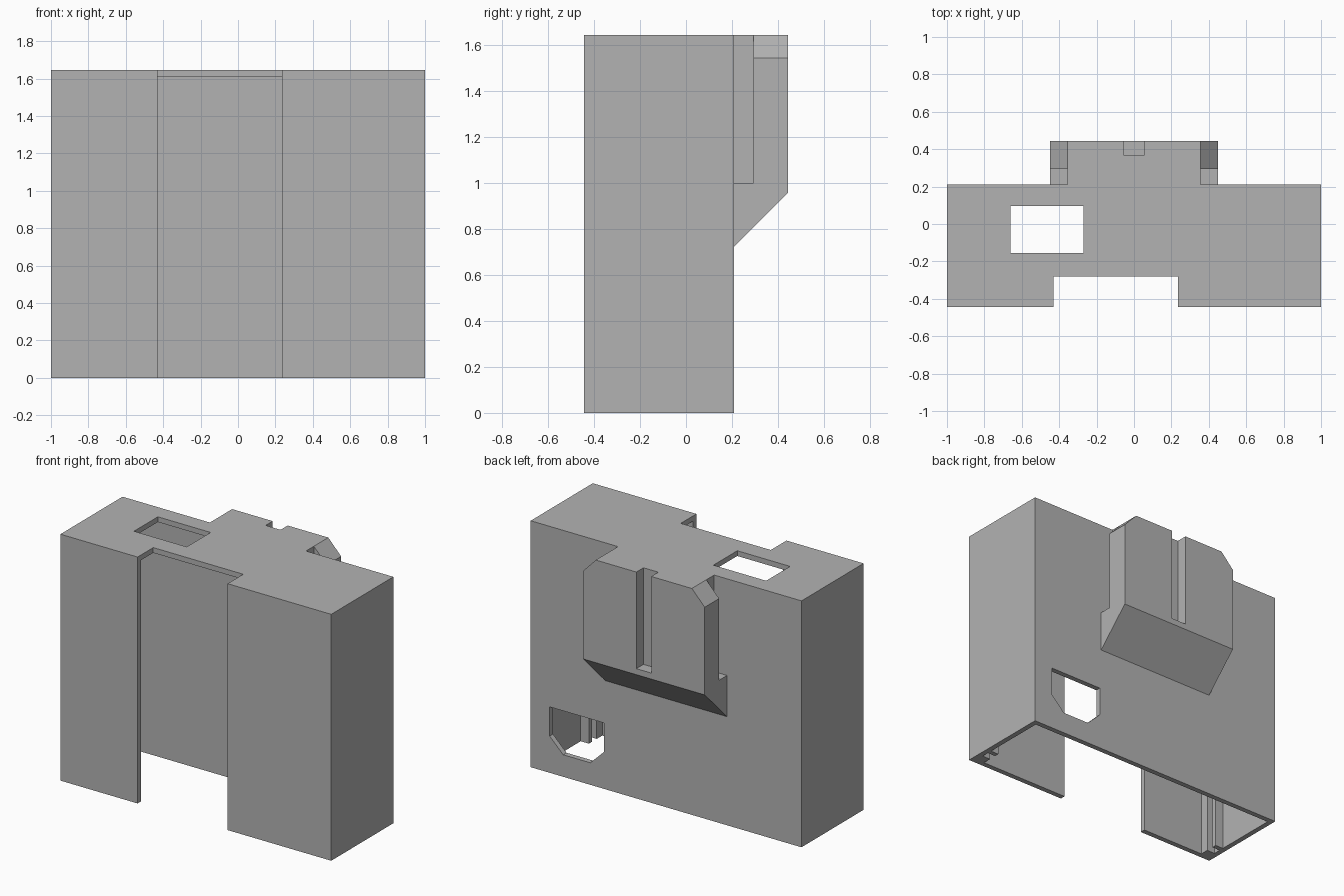
import bpy
import bmesh
from mathutils import Vector

if "Cube" in bpy.data.objects:
    bpy.data.objects.remove(bpy.data.objects["Cube"], do_unlink=True)

TOP, WALL = 1.645, 0.035
FRONT, BACK, MOUNT_BACK = -0.445, 0.21, 0.445
CEILING = TOP - WALL

grey = bpy.data.materials.new("plain grey")
grey.use_nodes = True
grey.diffuse_color = (0.45, 0.45, 0.45, 1)
grey.node_tree.nodes["Principled BSDF"].inputs["Base Color"].default_value = (0.45, 0.45, 0.45, 1)


def prism(name, profile, axis, start, end):
    """Extrude a 2D profile along x (profile is y, z) or y (profile is x, z)."""
    bm = bmesh.new()
    place = (lambda a, b: (start, a, b)) if axis == "x" else (lambda a, b: (a, start, b))
    face = bm.faces.new([bm.verts.new(place(a, b)) for a, b in profile])
    extruded = bmesh.ops.extrude_face_region(bm, geom=[face])["geom"]
    shift = Vector((end - start, 0, 0)) if axis == "x" else Vector((0, end - start, 0))
    bmesh.ops.translate(bm, vec=shift, verts=[v for v in extruded if isinstance(v, bmesh.types.BMVert)])
    bmesh.ops.recalc_face_normals(bm, faces=bm.faces)
    mesh = bpy.data.meshes.new(name)
    bm.to_mesh(mesh)
    bm.free()
    mesh.materials.append(grey)
    obj = bpy.data.objects.new(name, mesh)
    bpy.context.collection.objects.link(obj)
    return obj


def box(name, x, y, z):
    return prism(name, [(y[0], z[0]), (y[1], z[0]), (y[1], z[1]), (y[0], z[1])], "x", *x)


def combine(target, tool, operation="DIFFERENCE"):
    """Apply an exact boolean and discard the tool object."""
    tool.hide_render = True
    mod = target.modifiers.new("cut", "BOOLEAN")
    mod.operation, mod.solver, mod.object = operation, "EXACT", tool
    graph = bpy.context.evaluated_depsgraph_get()
    result = bpy.data.meshes.new_from_object(target.evaluated_get(graph))
    target.modifiers.clear()
    target.data = result
    bpy.data.objects.remove(tool, do_unlink=True)


# Rear mount with a sloped underside
mount = prism("rear_mount", [(BACK - 0.02, 0.705), (MOUNT_BACK, 0.96), (MOUNT_BACK, TOP),
                             (BACK - 0.02, TOP)], "x", -0.45, 0.45)

# Housing block, joined to the mount, then hollowed out from below
housing = box("housing", (-1, 1), (FRONT, BACK), (0, TOP))
combine(housing, mount, "UNION")
combine(housing, box("cavity", (-1 + WALL, 1 - WALL), (FRONT + WALL, BACK - WALL), (-0.1, CEILING)))

# Side slots and slanted top corners of the mount
for s in (-1, 1):
    combine(housing, box("side_slot", sorted((s * 0.355, s * 0.6)), (BACK, 0.293), (1.0, 1.8)))
    corner = [(s * 0.26, 1.745), (s * 0.545, 1.445), (s * 0.545, 1.745)]
    combine(housing, prism("corner_cut", corner, "y", 0.25, 0.5))

# Central groove in the mount
combine(housing, box("centre_groove", (-0.055, 0.055), (0.37, 0.5), (1.0, 1.8)))

# Front opening and the window in the top
combine(housing, box("front_opening", (-0.43, 0.235), (-0.6, -0.28), (-0.2, 1.8)))
combine(housing, box("top_window", (-0.66, -0.27), (-0.155, 0.097), (1.5, 1.8)))

# Port in the back wall with slanted lower corners
port = [(0.46, 0.44), (0.46, 0.245), (0.56, 0.147), (0.76, 0.147), (0.86, 0.245), (0.86, 0.44)]
combine(housing, prism("back_port", port, "y", 0.1, 0.3))

# Guide ribs on the inside of both end walls
for s, side in ((-1, "right"), (1, "left")):
    for label, y in (("front", (FRONT + WALL, -0.351)), ("rear", (-0.30, -0.268))):
        box(f"{side}_{label}_rib", sorted((s * 0.905, s * (1 - WALL))), y, (0, CEILING))
